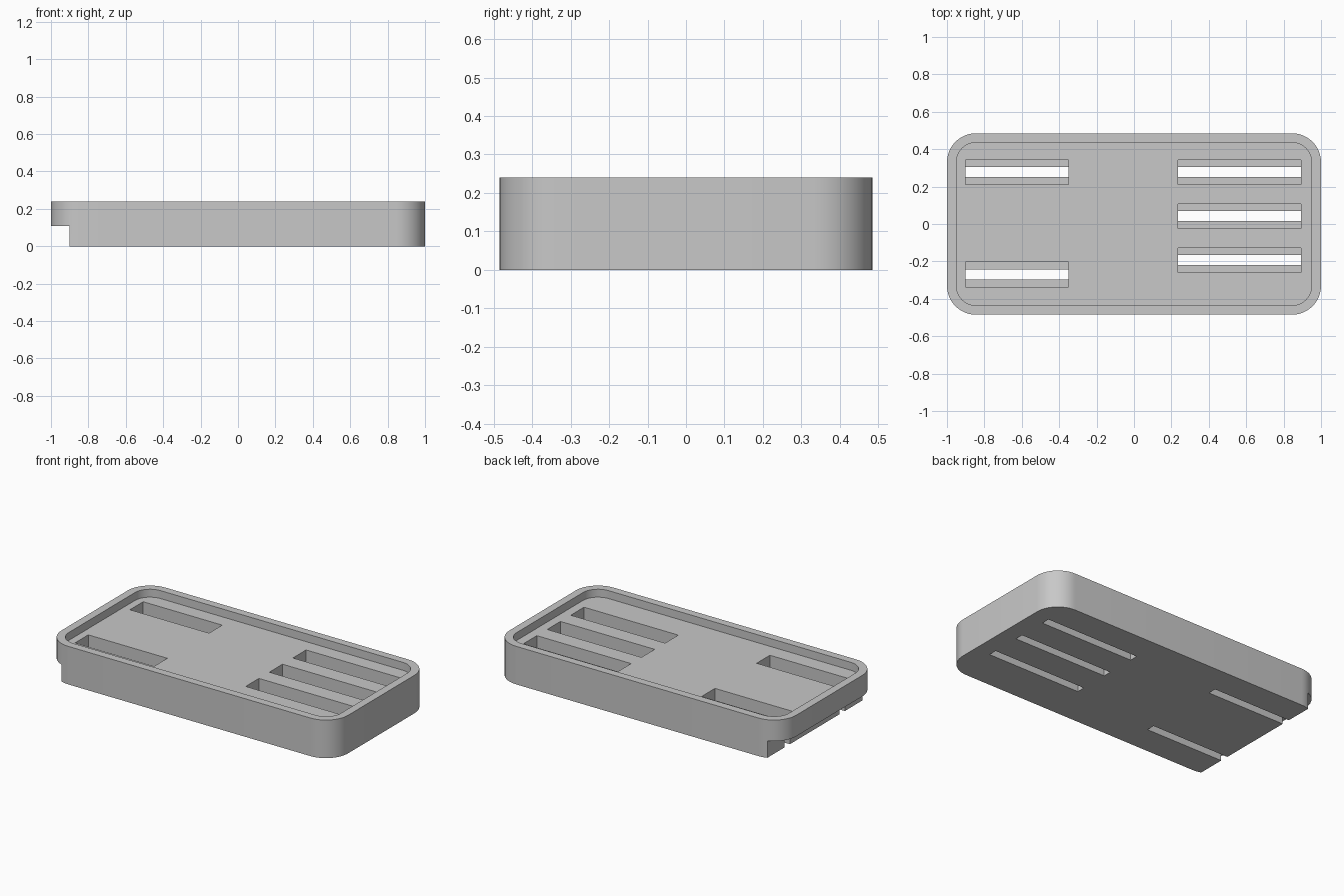
import bpy, bmesh, math

if "Cube" in bpy.data.objects:
    bpy.data.objects.remove(bpy.data.objects["Cube"], do_unlink=True)

HALF_X, HALF_Y, HEIGHT = 1.0, 0.485, 0.24
RADIUS, RIM, FLOOR, LEDGE = 0.155, 0.05, 0.19, 0.06

grey = bpy.data.materials.new("light grey")
grey.use_nodes = True
colour = (0.58, 0.58, 0.58, 1)
grey.diffuse_color = colour
grey.node_tree.nodes["Principled BSDF"].inputs["Base Color"].default_value = colour


def rounded_slab(name, hx, hy, r, z0, z1, steps=12):
    """Rounded rectangle extruded from z0 to z1."""
    bm = bmesh.new()
    verts = []
    for corner, (sx, sy) in enumerate([(1, 1), (-1, 1), (-1, -1), (1, -1)]):
        for i in range(steps + 1):
            a = math.pi / 2 * (corner + i / steps)
            verts.append(bm.verts.new((sx * (hx - r) + r * math.cos(a),
                                       sy * (hy - r) + r * math.sin(a), z0)))
    face = bm.faces.new(verts)
    top = bmesh.ops.extrude_face_region(bm, geom=[face])["geom"]
    bmesh.ops.translate(bm, vec=(0, 0, z1 - z0),
                        verts=[v for v in top if isinstance(v, bmesh.types.BMVert)])
    bmesh.ops.recalc_face_normals(bm, faces=bm.faces)
    return finish(name, bm)


def box(name, x0, x1, y0, y1, z0, z1):
    bm = bmesh.new()
    bmesh.ops.create_cube(bm, size=1)
    for v in bm.verts:
        v.co = (x1 if v.co.x > 0 else x0, y1 if v.co.y > 0 else y0,
                z1 if v.co.z > 0 else z0)
    return finish(name, bm)


def finish(name, bm):
    mesh = bpy.data.meshes.new(name)
    bm.to_mesh(mesh)
    bm.free()
    mesh.materials.append(grey)
    obj = bpy.data.objects.new(name, mesh)
    bpy.context.collection.objects.link(obj)
    return obj


# Tray body, then the cutters for its recess, end notch and stepped slots
tray = rounded_slab("tray_body", HALF_X, HALF_Y, RADIUS, 0, HEIGHT)
cutters = [
    rounded_slab("recess_cutter", HALF_X - RIM, HALF_Y - RIM, RADIUS - RIM, FLOOR, 0.4),
    box("notch_cutter", -1.2, -0.9, -0.7, 0.7, -0.1, 0.107),
]
slots = [(-0.902, -0.35, y) for y in (0.277, -0.27)]
slots += [(0.235, 0.893, y) for y in (0.277, 0.042, -0.193)]
for x0, x1, y in slots:
    cutters.append(box("pocket_cutter", x0, x1, y - 0.066, y + 0.066, LEDGE, 0.3))
    cutters.append(box("slit_cutter", x0, x1, y - 0.027, y + 0.027, -0.1, LEDGE + 0.05))

# Cut the tray and discard the cutters
for cutter in cutters:
    mod = tray.modifiers.new(cutter.name, "BOOLEAN")
    mod.operation, mod.solver, mod.object = "DIFFERENCE", "EXACT", cutter
bpy.ops.object.select_all(action="DESELECT")
bpy.context.view_layer.objects.active = tray
tray.select_set(True)
for name in [m.name for m in tray.modifiers]:
    bpy.ops.object.modifier_apply(modifier=name)
for cutter in cutters:
    bpy.data.objects.remove(cutter, do_unlink=True)

bpy.ops.object.shade_smooth_by_angle(angle=math.radians(30))
